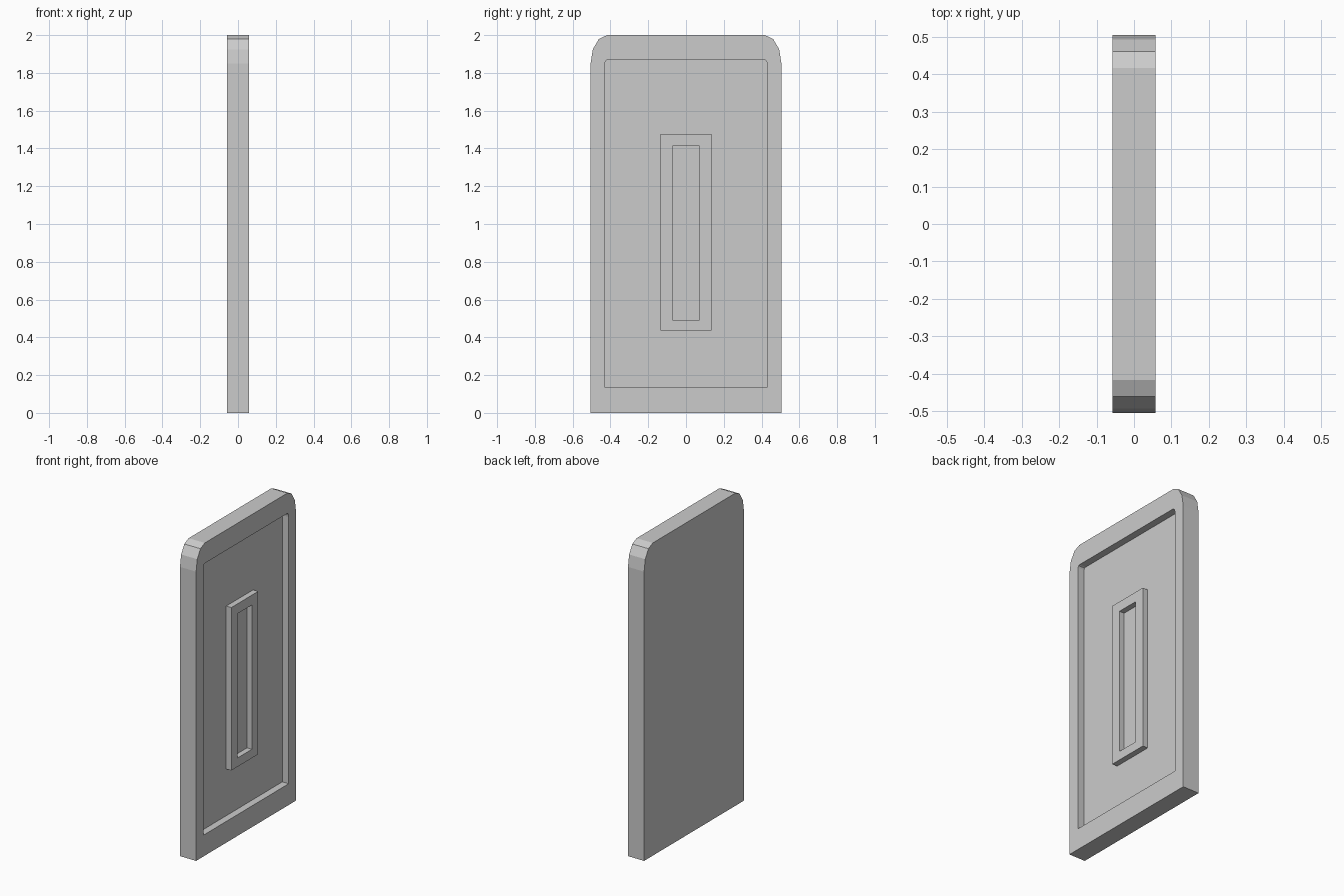
import bpy
import bmesh
from math import sin, cos, pi

cube = bpy.data.objects.get("Cube")
if cube:
    bpy.data.objects.remove(cube, do_unlink=True)

grey = bpy.data.materials.new("light grey")
grey.use_nodes = True
grey.diffuse_color = (0.6, 0.6, 0.6, 1)
grey.node_tree.nodes["Principled BSDF"].inputs["Base Color"].default_value = grey.diffuse_color


def outline(half, low, high, ry=0, rz=0, steps=3):
    """Rectangle in the y-z plane, with optional elliptical top corners."""
    if not ry:
        return [(-half, low), (half, low), (half, high), (-half, high)]
    arc = [(half - ry + ry * cos(i * pi / 2 / steps),
            high - rz + rz * sin(i * pi / 2 / steps)) for i in range(steps + 1)]
    return [(-half, low), (half, low)] + arc + [(-y, z) for y, z in reversed(arc)]


def loft(name, layers):
    """Joins matching outlines placed along x and caps both ends."""
    bm = bmesh.new()
    rings = [[bm.verts.new((x, y, z)) for y, z in shape] for x, shape in layers]
    for a, b in zip(rings, rings[1:]):
        for i in range(len(a)):
            j = (i + 1) % len(a)
            bm.faces.new((a[i], a[j], b[j], b[i]))
    bm.faces.new(rings[0][::-1])
    bm.faces.new(rings[-1])
    bmesh.ops.recalc_face_normals(bm, faces=bm.faces)
    mesh = bpy.data.meshes.new(name)
    bm.to_mesh(mesh)
    bm.free()
    mesh.materials.append(grey)
    obj = bpy.data.objects.new(name, mesh)
    bpy.context.collection.objects.link(obj)
    return obj


# Slab with rounded top corners and a recessed panel on its right face
side, floor = 0.057, 0.012
slab = outline(0.505, 0, 2, 0.088, 0.15)
recess = outline(0.431, 0.136, 1.87, 0.016, 0.028)
loft("panel_slab", [(-side, slab), (side, slab), (side, recess), (floor, recess)])

# Raised rectangular frame in the middle of the recess
frame = outline(0.136, 0.435, 1.477)
slot = outline(0.072, 0.491, 1.414)
loft("raised_frame", [(floor - 0.004, frame), (0.048, frame), (0.048, slot), (floor + 0.001, slot)])
